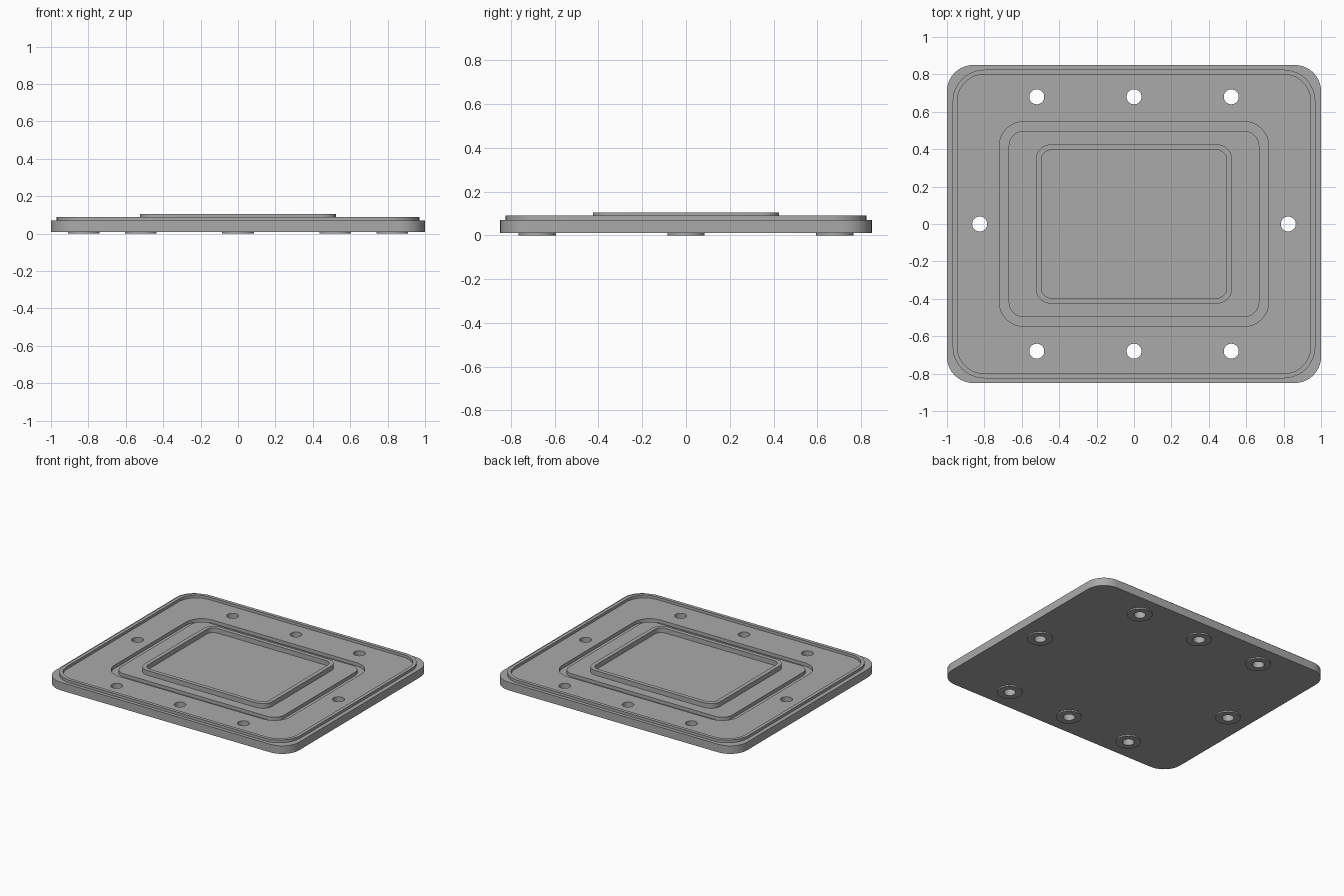
import bpy
import bmesh
from math import cos, sin, pi, radians

if "Cube" in bpy.data.objects:
    bpy.data.objects.remove(bpy.data.objects["Cube"], do_unlink=True)

grey = bpy.data.materials.new("plain grey")
grey.use_nodes = True
GREY = (0.40, 0.40, 0.40, 1)
grey.diffuse_color = GREY
grey.node_tree.nodes["Principled BSDF"].inputs["Base Color"].default_value = GREY

HOLES = [(x, y) for y in (-0.68, 0.68) for x in (-0.52, 0, 0.52)] + [(-0.825, 0), (0.825, 0)]
HOLE_RADIUS, BOSS_RADIUS = 0.04, 0.085
SEGMENTS = 48


def finish(name, bm):
    bmesh.ops.recalc_face_normals(bm, faces=bm.faces)
    mesh = bpy.data.meshes.new(name)
    bm.to_mesh(mesh)
    bm.free()
    mesh.materials.append(grey)
    obj = bpy.data.objects.new(name, mesh)
    bpy.context.collection.objects.link(obj)
    return obj


def smooth(obj):
    bpy.ops.object.select_all(action="DESELECT")
    obj.select_set(True)
    bpy.context.view_layer.objects.active = obj
    bpy.ops.object.shade_smooth_by_angle(angle=radians(30))


def rounded_loop(bm, hx, hy, r, z, steps=10):
    corners = [(1, 1), (-1, 1), (-1, -1), (1, -1)]
    loop = []
    for q, (sx, sy) in enumerate(corners):
        for i in range(steps + 1):
            a = (q + i / steps) * pi / 2
            loop.append(bm.verts.new((sx * (hx - r) + r * cos(a),
                                      sy * (hy - r) + r * sin(a), z)))
    return loop


def circle(bm, cx, cy, r, z):
    angles = [2 * pi * i / SEGMENTS for i in range(SEGMENTS)]
    return [bm.verts.new((cx + r * cos(a), cy + r * sin(a), z)) for a in angles]


def bridge(bm, a, b):
    for i in range(len(a)):
        j = (i + 1) % len(a)
        bm.faces.new((a[i], a[j], b[j], b[i]))


# Plate section, from the underside edge in to the centre panel
BASE, TOP, RIM, GROOVE, FRAME = 0.01, 0.07, 0.09, 0.045, 0.105
section = [
    (1.0, 0.85, 0.14, BASE), (1.0, 0.85, 0.14, TOP),
    (0.97, 0.825, 0.17, TOP), (0.97, 0.825, 0.17, RIM),
    (0.945, 0.80, 0.145, RIM), (0.945, 0.80, 0.145, TOP),
    (0.72, 0.547, 0.13, TOP), (0.72, 0.547, 0.13, GROOVE),
    (0.67, 0.497, 0.08, GROOVE), (0.67, 0.497, 0.08, TOP),
    (0.525, 0.425, 0.08, TOP), (0.525, 0.425, 0.08, FRAME),
    (0.495, 0.395, 0.05, FRAME), (0.495, 0.395, 0.05, TOP),
]
bm = bmesh.new()
loops = [rounded_loop(bm, *s) for s in section]
for a, b in zip(loops, loops[1:]):
    bridge(bm, a, b)
bm.faces.new(loops[0])
bm.faces.new(loops[-1])
plate = finish("cover_plate", bm)

# Bolt holes cut through the plate
bm = bmesh.new()
for x, y in HOLES:
    low, high = (circle(bm, x, y, HOLE_RADIUS, z) for z in (-0.1, 0.2))
    bridge(bm, low, high)
    bm.faces.new(low)
    bm.faces.new(high)
cutter = finish("hole_cutter", bm)
cutter.hide_render = True
cut = plate.modifiers.new("bolt holes", "BOOLEAN")
cut.operation = "DIFFERENCE"
cut.solver = "EXACT"
cut.object = cutter
bpy.context.view_layer.objects.active = plate
bpy.ops.object.modifier_apply(modifier=cut.name)
bpy.data.objects.remove(cutter, do_unlink=True)
smooth(plate)

# Raised washer pads around the holes underneath
for n, (x, y) in enumerate(HOLES, 1):
    bm = bmesh.new()
    rings = [circle(bm, x, y, r, z) for r, z in
             ((BOSS_RADIUS, BASE), (BOSS_RADIUS, 0), (HOLE_RADIUS, 0), (HOLE_RADIUS, BASE))]
    for a, b in zip(rings, rings[1:]):
        bridge(bm, a, b)
    smooth(finish(f"washer_pad_{n}", bm))
